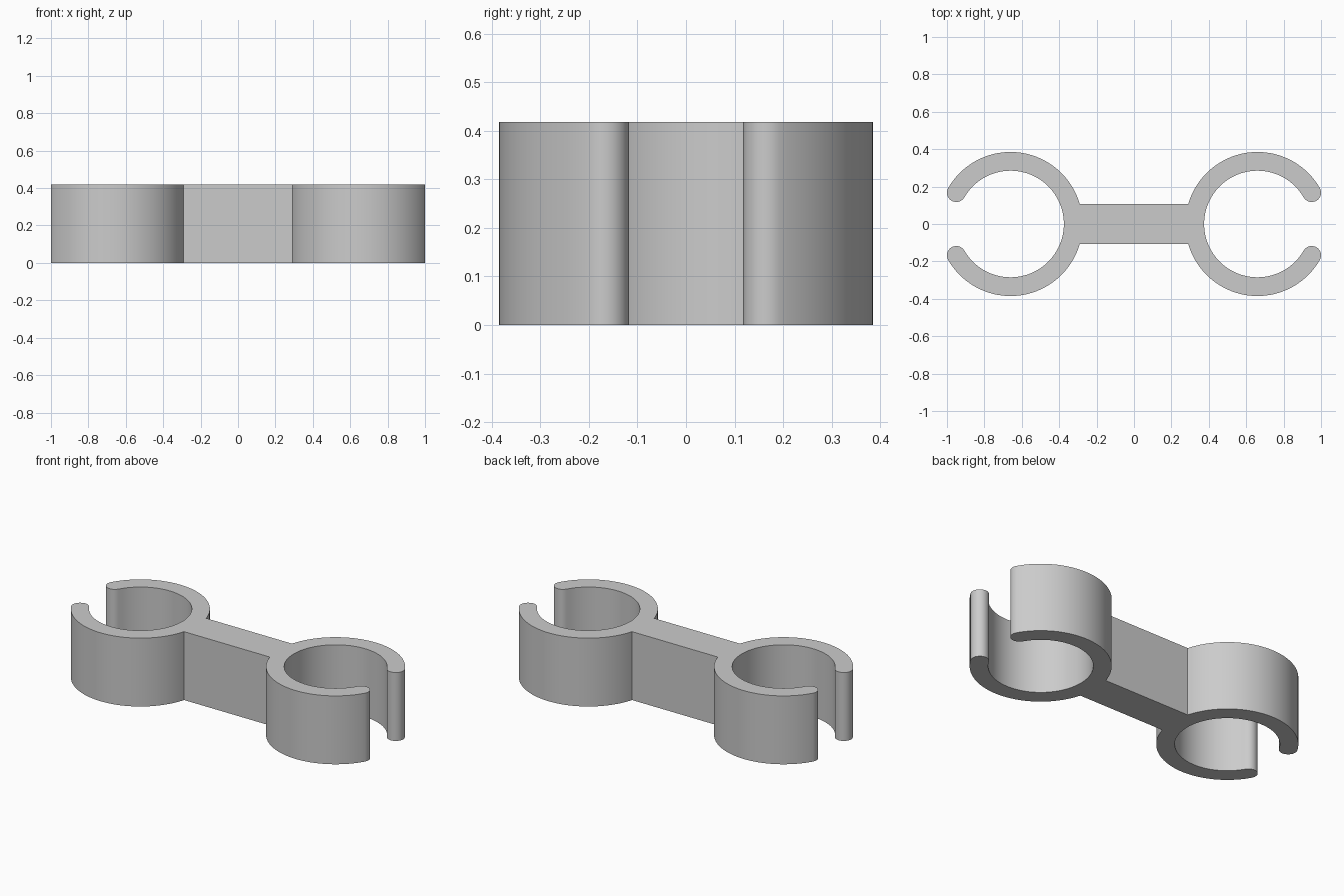
import bpy, bmesh
from math import cos, sin, pi, radians, asin

if "Cube" in bpy.data.objects:
    bpy.data.objects.remove(bpy.data.objects["Cube"], do_unlink=True)

CENTRE, OUTER, INNER = 0.66, 0.385, 0.285   # ring position and radii
HEIGHT, BAR_HALF = 0.418, 0.107
MID, TIP = (OUTER + INNER) / 2, (OUTER - INNER) / 2
GAP = radians(30)                           # half angle of the clip opening


def arc(cx, cy, r, a, b, steps):
    return [(cx + r * cos(a + (b - a) * i / steps),
             cy + r * sin(a + (b - a) * i / steps)) for i in range(steps + 1)]


def tip(angle, start):
    """Inner points of the rounded end of a clip arm."""
    x, y = CENTRE + MID * cos(angle), MID * sin(angle)
    return arc(x, y, TIP, start, start + pi, 14)[1:-1]


# Outline of one clip, from the lower bar corner round to the upper one
join = asin(BAR_HALF / OUTER)
half = arc(CENTRE, 0, OUTER, pi + join, 2 * pi - GAP, 48)
half += tip(-GAP, -GAP)
half += arc(CENTRE, 0, INNER, 2 * pi - GAP, GAP, 80)
half += tip(GAP, GAP + pi)
half += arc(CENTRE, 0, OUTER, GAP, pi - join, 48)

# The other clip is the same outline turned half way round
outline = half + [(-x, -y) for x, y in half]

bm = bmesh.new()
base = bm.faces.new([bm.verts.new((x, y, 0)) for x, y in outline])
top = bmesh.ops.extrude_face_region(bm, geom=[base], use_keep_orig=True)
bmesh.ops.translate(bm, vec=(0, 0, HEIGHT),
                    verts=[v for v in top["geom"] if isinstance(v, bmesh.types.BMVert)])
bmesh.ops.recalc_face_normals(bm, faces=bm.faces)
mesh = bpy.data.meshes.new("double_clip")
bm.to_mesh(mesh)
bm.free()

# Plain grey plastic
grey = bpy.data.materials.new("light_grey")
grey.use_nodes = True
grey.diffuse_color = (0.6, 0.6, 0.6, 1)
grey.node_tree.nodes["Principled BSDF"].inputs["Base Color"].default_value = (0.6, 0.6, 0.6, 1)
mesh.materials.append(grey)

clip = bpy.data.objects.new("double_clip", mesh)
bpy.context.collection.objects.link(clip)
bpy.context.view_layer.objects.active = clip
clip.select_set(True)
bpy.ops.object.shade_smooth_by_angle(angle=radians(30))
